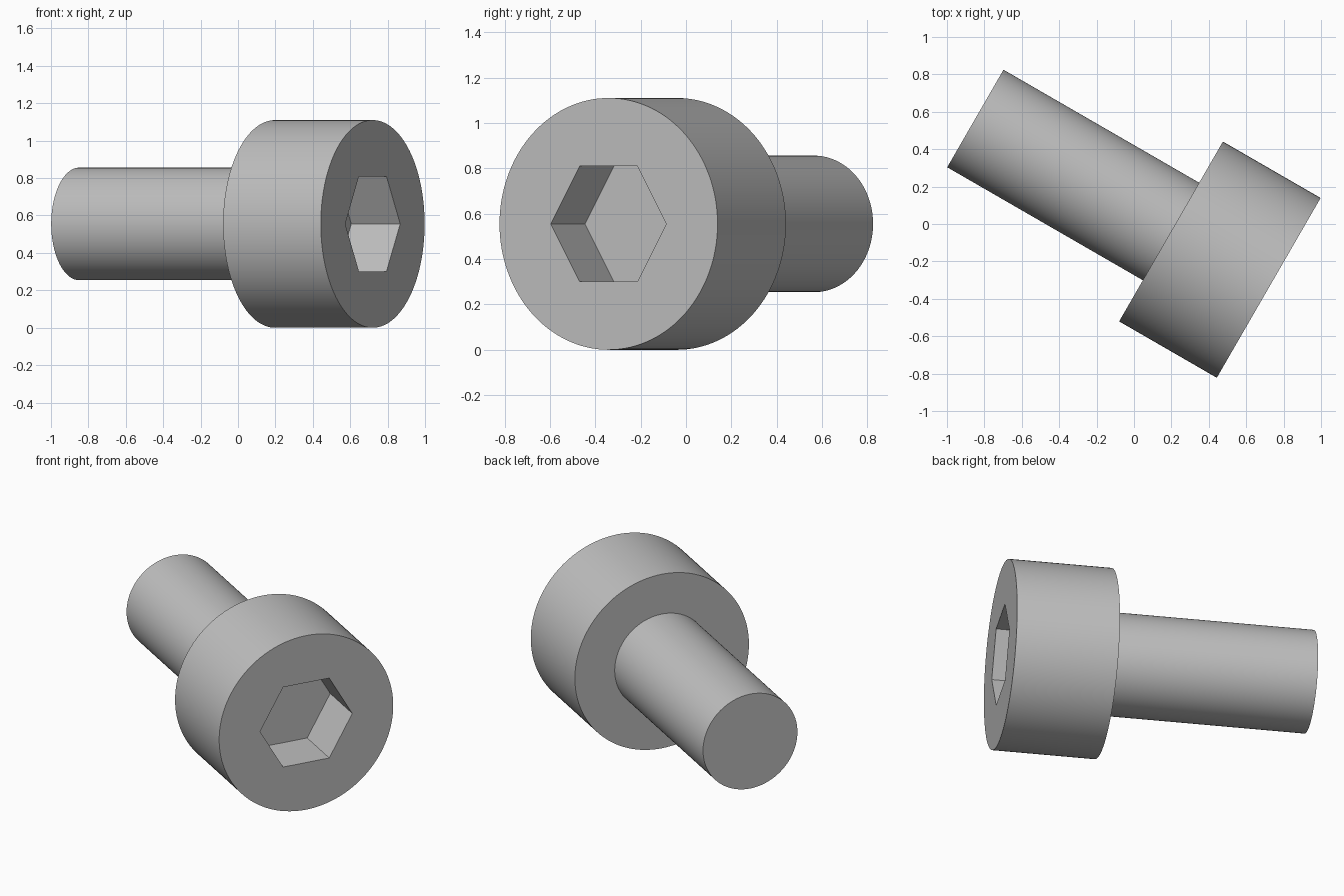
import bpy
import bmesh
from math import cos, sin, pi, radians
from mathutils import Matrix, Vector

cube = bpy.data.objects.get("Cube")
if cube:
    bpy.data.objects.remove(cube, do_unlink=True)

HEAD_RADIUS, HEAD_LENGTH = 0.555, 0.603
SHANK_RADIUS, SHANK_LENGTH = 0.301, 1.208
SOCKET_RADIUS, SOCKET_DEPTH = 0.294, 0.302

steel = bpy.data.materials.new("grey_steel")
steel.use_nodes = True
steel.diffuse_color = (0.52, 0.52, 0.52, 1)
steel.node_tree.nodes["Principled BSDF"].inputs["Base Color"].default_value = steel.diffuse_color

# Screw frame: local z runs along the axis towards the head, origin under the head
axis = Vector((cos(radians(30)), -sin(radians(30)), 0))
up = Vector((0, 0, 1))
frame = Matrix((up.cross(axis), up, axis)).transposed().to_4x4()
frame.translation = (0.198, -0.04, HEAD_RADIUS)


def prism(name, radius, sides, start, end):
    """Closed prism along the screw axis, first corner on local x."""
    bm = bmesh.new()
    angles = [2 * pi * i / sides for i in range(sides)]
    base = bm.faces.new([bm.verts.new((radius * cos(a), radius * sin(a), start)) for a in angles])
    top = bmesh.ops.extrude_face_region(bm, geom=[base], use_keep_orig=True)["geom"]
    moved = [v for v in top if isinstance(v, bmesh.types.BMVert)]
    bmesh.ops.translate(bm, verts=moved, vec=(0, 0, end - start))
    bmesh.ops.recalc_face_normals(bm, faces=bm.faces)
    mesh = bpy.data.meshes.new(name)
    bm.to_mesh(mesh)
    bm.free()
    mesh.materials.append(steel)
    obj = bpy.data.objects.new(name, mesh)
    obj.matrix_world = frame
    bpy.context.collection.objects.link(obj)
    return obj


head = prism("head", HEAD_RADIUS, 128, 0, HEAD_LENGTH)
shank = prism("shank", SHANK_RADIUS, 128, -SHANK_LENGTH, 0.05)
cutter = prism("socket_cutter", SOCKET_RADIUS, 6, HEAD_LENGTH - SOCKET_DEPTH, HEAD_LENGTH + 0.2)

# Hexagonal socket cut into the head
cut = head.modifiers.new("socket", "BOOLEAN")
cut.operation = "DIFFERENCE"
cut.solver = "EXACT"
cut.object = cutter
bpy.context.view_layer.objects.active = head
bpy.ops.object.modifier_apply(modifier=cut.name)
bpy.data.objects.remove(cutter, do_unlink=True)

# Smooth round walls, sharp rims
for obj in (head, shank):
    bpy.ops.object.select_all(action="DESELECT")
    obj.select_set(True)
    bpy.context.view_layer.objects.active = obj
    bpy.ops.object.shade_smooth_by_angle(angle=radians(30))
